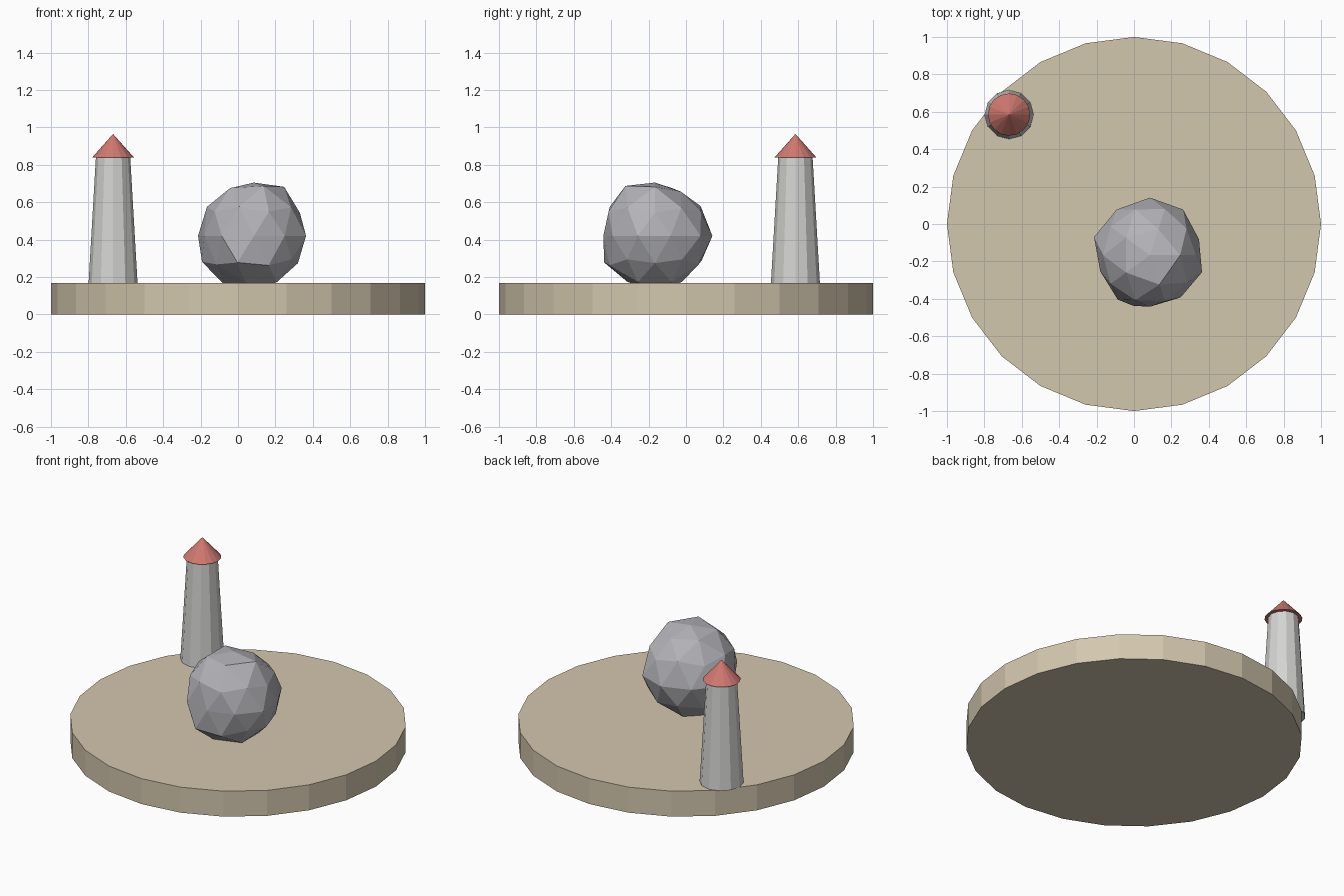
import bpy, bmesh, math
from mathutils import Matrix

cube = bpy.data.objects.get("Cube")
if cube:
    bpy.data.objects.remove(cube, do_unlink=True)


def make_material(name, color):
    mat = bpy.data.materials.new(name)
    mat.use_nodes = True
    mat.diffuse_color = (*color, 1)
    mat.node_tree.nodes["Principled BSDF"].inputs["Base Color"].default_value = (*color, 1)
    return mat


def add_object(name, bm, mat, location):
    bmesh.ops.recalc_face_normals(bm, faces=bm.faces)
    mesh = bpy.data.meshes.new(name)
    bm.to_mesh(mesh)
    bm.free()
    mesh.materials.append(mat)
    obj = bpy.data.objects.new(name, mesh)
    obj.location = location
    bpy.context.collection.objects.link(obj)
    return obj


def add_cone(name, mat, sides, bottom, top, height, location):
    """Flat-sided cone or cylinder standing on its location."""
    bm = bmesh.new()
    bmesh.ops.create_cone(bm, cap_ends=True, segments=sides, radius1=bottom, radius2=top,
                          depth=height, matrix=Matrix.Translation((0, 0, height / 2)))
    return add_object(name, bm, mat, location)


sand = make_material("sand", (0.65, 0.57, 0.42))
stone = make_material("stone grey", (0.45, 0.45, 0.48))
plaster = make_material("pale plaster", (0.66, 0.66, 0.64))
roof_red = make_material("roof red", (0.63, 0.19, 0.16))

# Round ground slab
slab_top = 0.167
add_cone("ground_slab", sand, 24, 1, 1, slab_top, (0, 0, 0))

# Tapered tower with a pointed roof
tower_x, tower_y, eaves = -0.668, 0.585, 0.838
add_cone("tower", plaster, 12, 0.131, 0.092, eaves - slab_top, (tower_x, tower_y, slab_top))
add_cone("tower_roof", roof_red, 16, 0.113, 0, 0.127, (tower_x, tower_y, eaves))

# Uneven boulder: each ring of the ball has its own radii, counted round from +x
rings = [
    (1, [.285]),
    (.851, [.308, .278, .30, .30, .314]),
    (.526, [.285, .303, .295, .297, .29]),
    (.447, [.275, .29, .29, .29, .29]),
    (0, [.276, .302, .308, .302, .314, .279, .293, .275, .279, .293]),
    (-.447, [.28, .295, .31, .318, .28]),
    (-.526, [.277, .29, .29, .29, .30]),
    (-.851, [.29, .29, .305, .29, .29]),
    (-1, [.29]),
]
bm = bmesh.new()
bmesh.ops.create_icosphere(bm, subdivisions=2, radius=1)
for v in bm.verts:
    v.co.normalize()
    radii = min(rings, key=lambda ring: abs(ring[0] - v.co.z))[1]
    angle = (math.degrees(math.atan2(v.co.y, v.co.x)) + 1) % 360
    v.co *= radii[int(angle * len(radii) / 360)]
add_object("boulder", bm, stone, (0.085, -0.167, 0.42))
